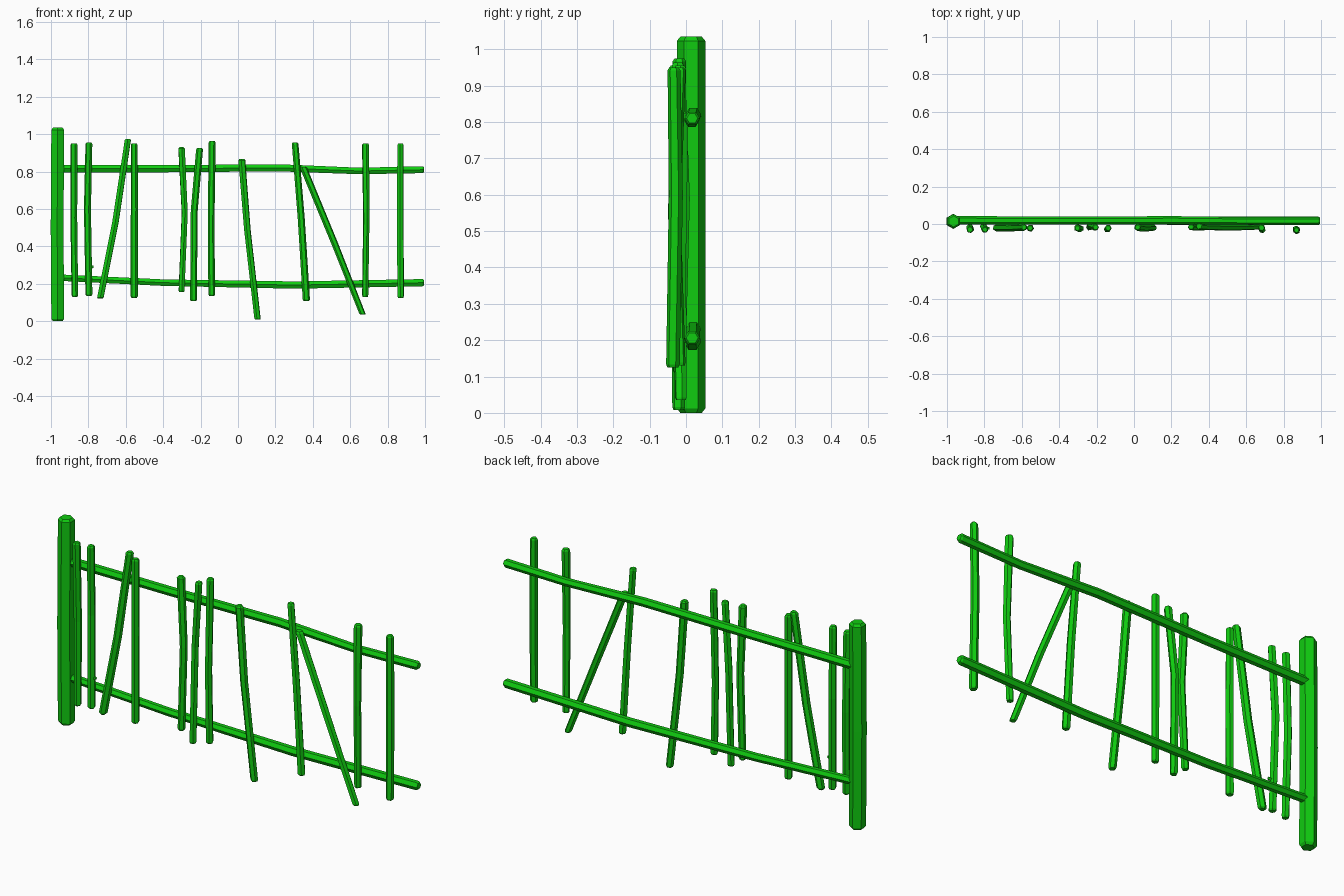
import bpy, bmesh, math, random
from mathutils import Vector

random.seed(4)
old = bpy.data.objects.get("Cube")
if old:
    bpy.data.objects.remove(old, do_unlink=True)

green = bpy.data.materials.new("leaf green")
green.use_nodes = True
colour = (0.005, 0.6, 0.005, 1)
green.diffuse_color = colour
green.node_tree.nodes["Principled BSDF"].inputs["Base Color"].default_value = colour


def branch(name, path, radius, axis="z", sides=6, turn=0.0, rough=0.08, chamfer=0.008):
    """Sweep a slightly uneven flat-sided ring along a path, with chamfered ends."""
    pts = [Vector(p) for p in path]
    first = (pts[1] - pts[0]).normalized() * chamfer
    last = (pts[-1] - pts[-2]).normalized() * chamfer
    stations = [(pts[0], 0.75), (pts[0] + first, 1)]
    stations += [(p, 1) for p in pts[1:-1]]
    stations += [(pts[-1] - last, 1), (pts[-1], 0.75)]
    bm = bmesh.new()
    rings = []
    for centre, scale in stations:
        r = radius * scale * random.uniform(1 - rough, 1 + rough)
        ring = []
        for i in range(sides):
            a = turn + math.tau * i / sides
            u, v = r * math.cos(a), r * math.sin(a)
            offset = Vector((u, v, 0)) if axis == "z" else Vector((0, u, v))
            ring.append(bm.verts.new(centre + offset))
        rings.append(ring)
    for low, high in zip(rings, rings[1:]):
        for i in range(sides):
            j = (i + 1) % sides
            bm.faces.new((low[i], low[j], high[j], high[i]))
    bm.faces.new(rings[0][::-1])
    bm.faces.new(rings[-1])
    bmesh.ops.recalc_face_normals(bm, faces=bm.faces)
    mesh = bpy.data.meshes.new(name)
    bm.to_mesh(mesh)
    bm.free()
    mesh.materials.append(green)
    obj = bpy.data.objects.new(name, mesh)
    bpy.context.collection.objects.link(obj)
    return obj


# End post
branch("end_post", [(-0.964, 0.014, 0), (-0.967, 0.014, 0.5), (-0.964, 0.014, 1.035)],
       0.04, turn=math.pi / 6, rough=0.03, chamfer=0.012)

# Horizontal rails
branch("upper_rail", [(-0.96, 0.02, 0.815), (-0.4, 0.018, 0.815), (0.22, 0.02, 0.82),
                      (0.65, 0.016, 0.803), (0.995, 0.017, 0.81)], 0.021, "x")
branch("lower_rail", [(-0.96, 0.02, 0.233), (-0.4, 0.018, 0.206), (0.3, 0.018, 0.193),
                      (0.995, 0.017, 0.206)], 0.021, "x")

# Crooked pickets: (bottom, middle, top) as x, y, z
pickets = [
    ((-0.872, -0.028, 0.13), (-0.878, -0.018, 0.55), (-0.877, -0.03, 0.95)),
    ((-0.797, -0.025, 0.135), (-0.805, -0.014, 0.6), (-0.797, -0.03, 0.955)),
    ((-0.737, -0.02, 0.12), (-0.655, -0.02, 0.53), (-0.588, -0.018, 0.975)),
    ((-0.555, -0.022, 0.125), (-0.554, -0.022, 0.6), (-0.555, -0.022, 0.95)),
    ((-0.302, -0.018, 0.155), (-0.285, -0.024, 0.58), (-0.302, -0.022, 0.93)),
    ((-0.238, -0.018, 0.107), (-0.234, -0.006, 0.59), (-0.205, -0.018, 0.925)),
    ((-0.14, -0.025, 0.135), (-0.144, -0.028, 0.5), (-0.138, -0.022, 0.963)),
    ((0.105, -0.02, 0.008), (0.05, -0.022, 0.49), (0.02, -0.018, 0.868)),
    ((0.366, -0.018, 0.107), (0.338, -0.018, 0.55), (0.305, -0.016, 0.955)),
    ((0.667, -0.014, 0.035), (0.515, -0.018, 0.42), (0.348, -0.012, 0.825)),
    ((0.68, -0.018, 0.13), (0.686, -0.032, 0.55), (0.682, -0.02, 0.95)),
    ((0.87, -0.036, 0.125), (0.867, -0.028, 0.6), (0.869, -0.033, 0.95)),
]
for number, path in enumerate(pickets, 1):
    branch(f"picket_{number}", path, 0.0185, turn=random.uniform(0, 1))

# Broken twig stub on the second picket
branch("twig_stub", [(-0.8, -0.02, 0.285), (-0.772, -0.024, 0.291)], 0.008, "x", 5)
